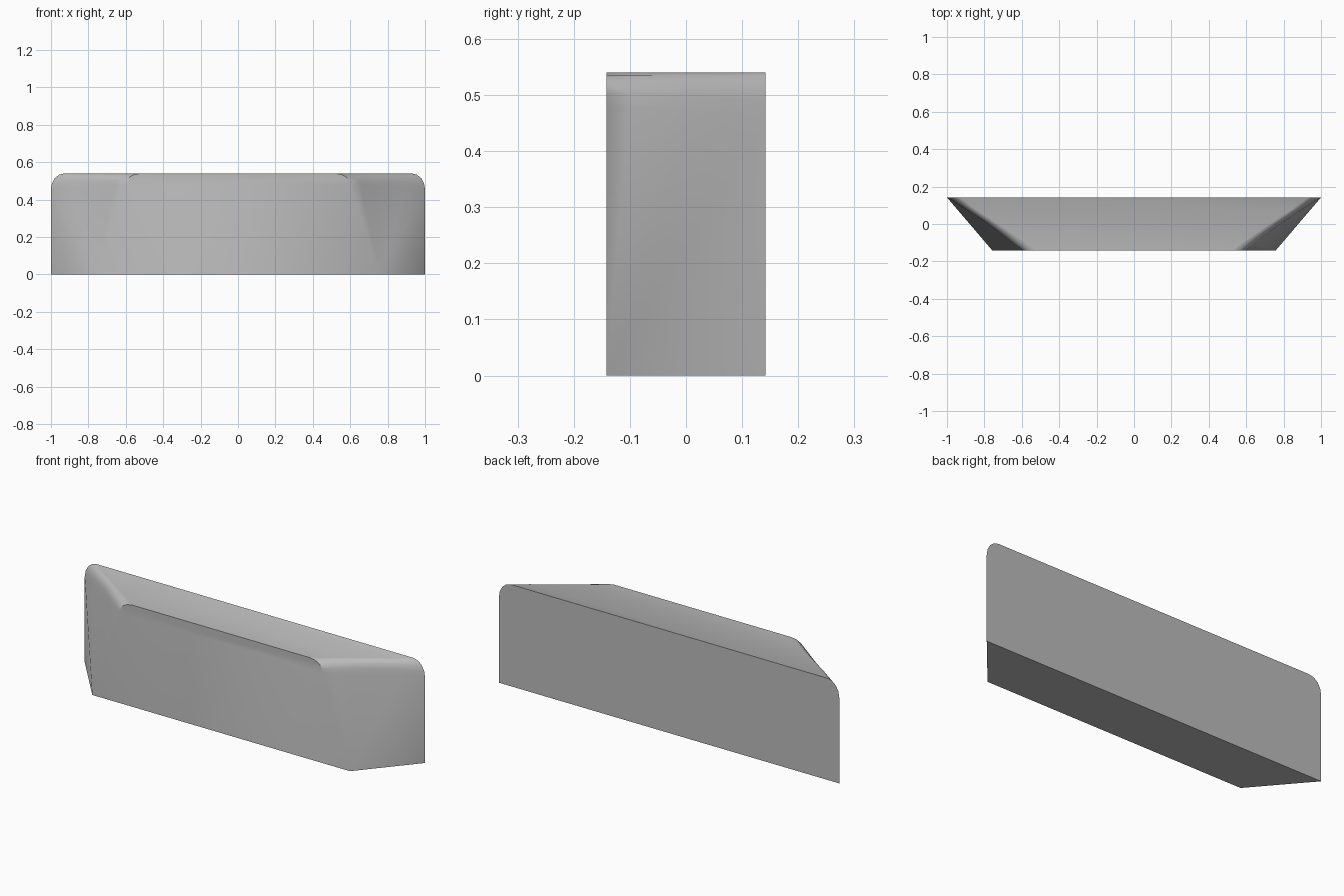
import bpy, bmesh, math

old = bpy.data.objects.get("Cube")
if old:
    bpy.data.objects.remove(old, do_unlink=True)

mat = bpy.data.materials.new("plain_grey")
mat.use_nodes = True
GREY = (0.5, 0.5, 0.5, 1)
mat.diffuse_color = GREY
mat.node_tree.nodes["Principled BSDF"].inputs["Base Color"].default_value = GREY

DEPTH = 0.142
TOP = 0.54
# Shoulder and crown outlines of one end, from back to front
shoulder = [(1, DEPTH, .455), (.9, .076, .465), (.8, .01, .472),
            (.72, -.05, .475), (.655, -.1, .478), (.6, -DEPTH, .48)]
crown = [(.93, DEPTH), (.84, .076), (.74, .01), (.65, -.05), (.58, -.1), (.52, -DEPTH)]
STEPS = 4

bm = bmesh.new()


def build_end(side):
    """Leaning end wall with a rounded shoulder; returns its boundary vertices."""
    back = bm.verts.new((side, DEPTH, 0))
    front = bm.verts.new((side * .757, -DEPTH, 0))
    rows = []
    for (x, y, z), (cx, cy) in zip(shoulder, crown):
        row = []
        for i in range(STEPS + 1):
            a = i / STEPS * math.pi / 2
            inward, rise = 1 - math.cos(a), math.sin(a)
            row.append(bm.verts.new((side * (x + (cx - x) * inward), y,
                                     z + (TOP - z) * rise)))
        rows.append(row)
    # Wall fans out from the lower front corner
    bm.faces.new((front, back, rows[0][0]))
    for a, b in zip(rows, rows[1:]):
        bm.faces.new((front, a[0], b[0]))
        for i in range(STEPS):
            bm.faces.new((a[i], a[i + 1], b[i + 1], b[i]))
    return back, front, rows


lb, lf, left = build_end(1)
rb, rf, right = build_end(-1)

# Flat front, back, underside and top
bm.faces.new([lf] + left[-1] + right[-1][::-1] + [rf])
bm.faces.new([lb] + left[0] + right[0][::-1] + [rb])
bm.faces.new((lb, lf, rf, rb))
bm.faces.new([r[-1] for r in left] + [r[-1] for r in reversed(right)])
bmesh.ops.recalc_face_normals(bm, faces=bm.faces[:])

mesh = bpy.data.meshes.new("rounded_block")
bm.to_mesh(mesh)
bm.free()
mesh.materials.append(mat)
block = bpy.data.objects.new("rounded_block", mesh)
bpy.context.collection.objects.link(block)
bpy.context.view_layer.objects.active = block
block.select_set(True)
bpy.ops.object.shade_smooth_by_angle(angle=math.radians(40))
